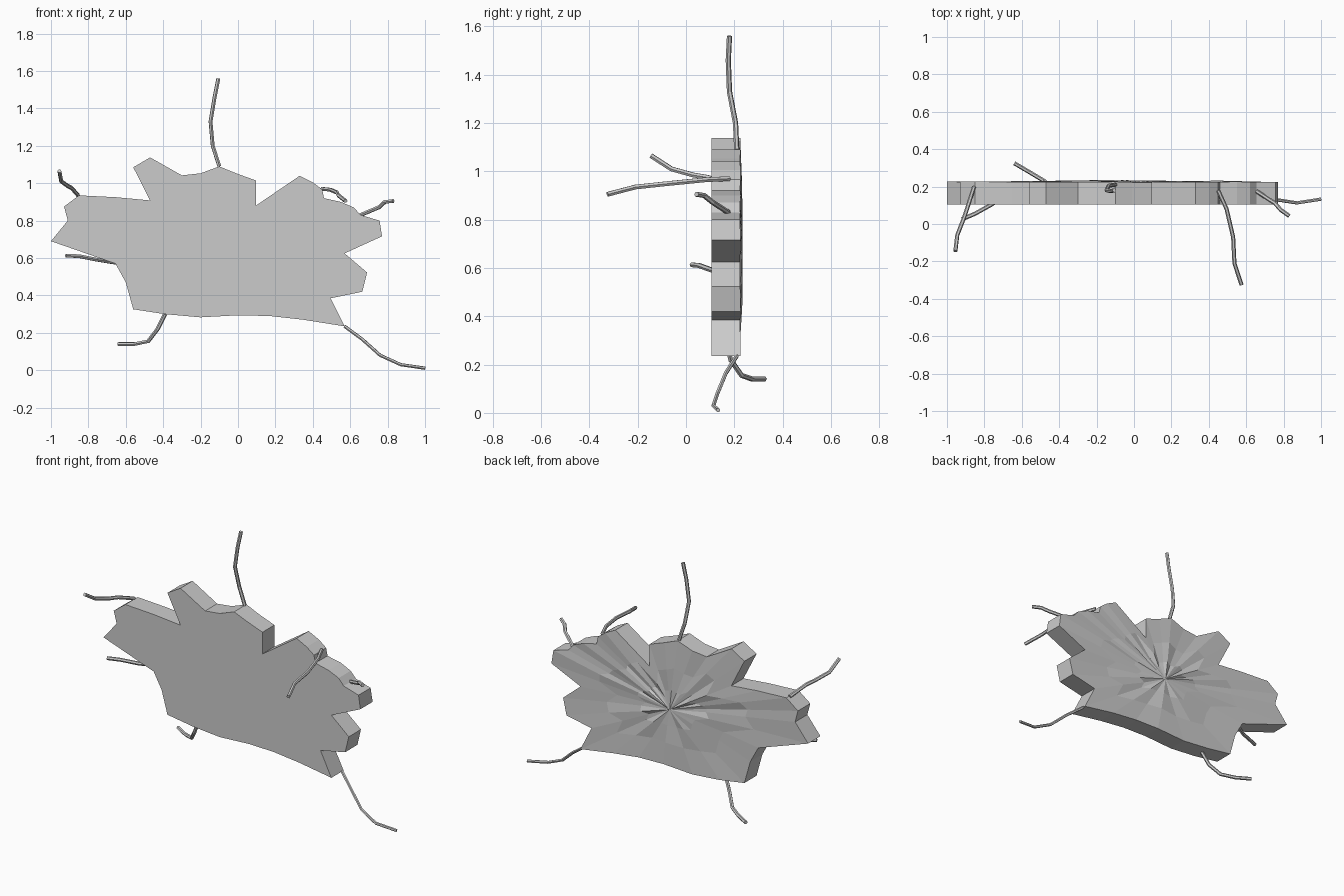
import bpy, bmesh, random

if "Cube" in bpy.data.objects:
    bpy.data.objects.remove(bpy.data.objects["Cube"])

random.seed(4)
FRONT, BACK = 0.105, 0.225
CX, CZ = -0.05, 0.65

# Jagged slab outline seen from the front (x, z)
outline = [
    (-1.0, .69), (-.91, .80), (-.93, .875), (-.85, .935), (-.65, .925), (-.47, .908),
    (-.56, 1.085), (-.47, 1.138), (-.30, 1.042), (-.20, 1.053), (-.10, 1.09),
    (-.01, 1.053), (.095, 1.015), (.095, .88), (.33, 1.04), (.40, 1.005),
    (.45, .967), (.46, .92), (.55, .90), (.62, .87), (.655, .83), (.757, .80),
    (.77, .716), (.57, .625), (.69, .523), (.665, .42), (.495, .385), (.57, .235),
    (.35, .27), (.17, .29), (0, .294), (-.20, .283), (-.39, .30), (-.56, .326),
    (-.60, .47), (-.655, .57)]


def ring(bm, scale, y, rough):
    return [bm.verts.new((CX + (x - CX) * scale, y + random.uniform(-rough, rough),
                          CZ + (z - CZ) * scale)) for x, z in outline]


# Slab: flat front, straight broken rim, faintly crumpled back
bm = bmesh.new()
front = ring(bm, 1, FRONT, 0)
loops = [front, ring(bm, 1, BACK, .002), ring(bm, .6, BACK, .008), ring(bm, .28, BACK, .01)]
n = len(outline)
front_mid = bm.verts.new((CX, FRONT, CZ))
back_mid = bm.verts.new((CX, BACK + .008, CZ))
for i in range(n):
    j = (i + 1) % n
    bm.faces.new((front[i], front[j], front_mid))
    for a, b in zip(loops, loops[1:]):
        bm.faces.new((a[i], b[i], b[j], a[j]))
    bm.faces.new((loops[-1][i], back_mid, loops[-1][j]))
bmesh.ops.recalc_face_normals(bm, faces=bm.faces)
mesh = bpy.data.meshes.new("slab")
bm.to_mesh(mesh)
bm.free()
bpy.context.collection.objects.link(bpy.data.objects.new("slab", mesh))


def root(name, points, radius=.011):
    curve = bpy.data.curves.new(name, 'CURVE')
    curve.dimensions = '3D'
    curve.bevel_depth = radius
    curve.bevel_resolution = 1
    curve.use_fill_caps = True
    spline = curve.splines.new('POLY')
    spline.points.add(len(points) - 1)
    for p, co in zip(spline.points, points):
        p.co = (*co, 1)
    spline.use_smooth = False
    obj = bpy.data.objects.new(name, curve)
    bpy.context.collection.objects.link(obj)
    bpy.ops.object.select_all(action='DESELECT')
    obj.select_set(True)
    bpy.context.view_layer.objects.active = obj
    bpy.ops.object.convert(target='MESH')


# Thin bent tendrils growing from the rim
root("top_root", [(-.10, .21, 1.09), (-.135, .205, 1.20), (-.147, .18, 1.33),
                  (-.125, .175, 1.46), (-.105, .18, 1.56)])
root("lower_right_root", [(.57, .21, .235), (.665, .165, .165), (.76, .13, .08),
                          (.87, .113, .03), (1.0, .133, .011)], .009)
root("right_root", [(.655, .175, .83), (.755, .11, .872), (.785, .075, .90), (.83, .043, .905)])
root("front_right_root", [(.45, .18, .97), (.495, .08, .965), (.53, -.07, .95),
                          (.537, -.21, .935), (.575, -.325, .905)])
root("upper_left_root", [(-.855, .2, .935), (-.89, .09, .975), (-.91, .03, .985),
                         (-.945, -.06, 1.01), (-.955, -.145, 1.065)])
root("left_root", [(-.655, .18, .575), (-.76, .105, .592), (-.85, .055, .61), (-.92, .025, .613)])
root("lower_left_root", [(-.39, .165, .30), (-.43, .185, .22), (-.48, .23, .155),
                         (-.555, .275, .14), (-.64, .325, .14)])
